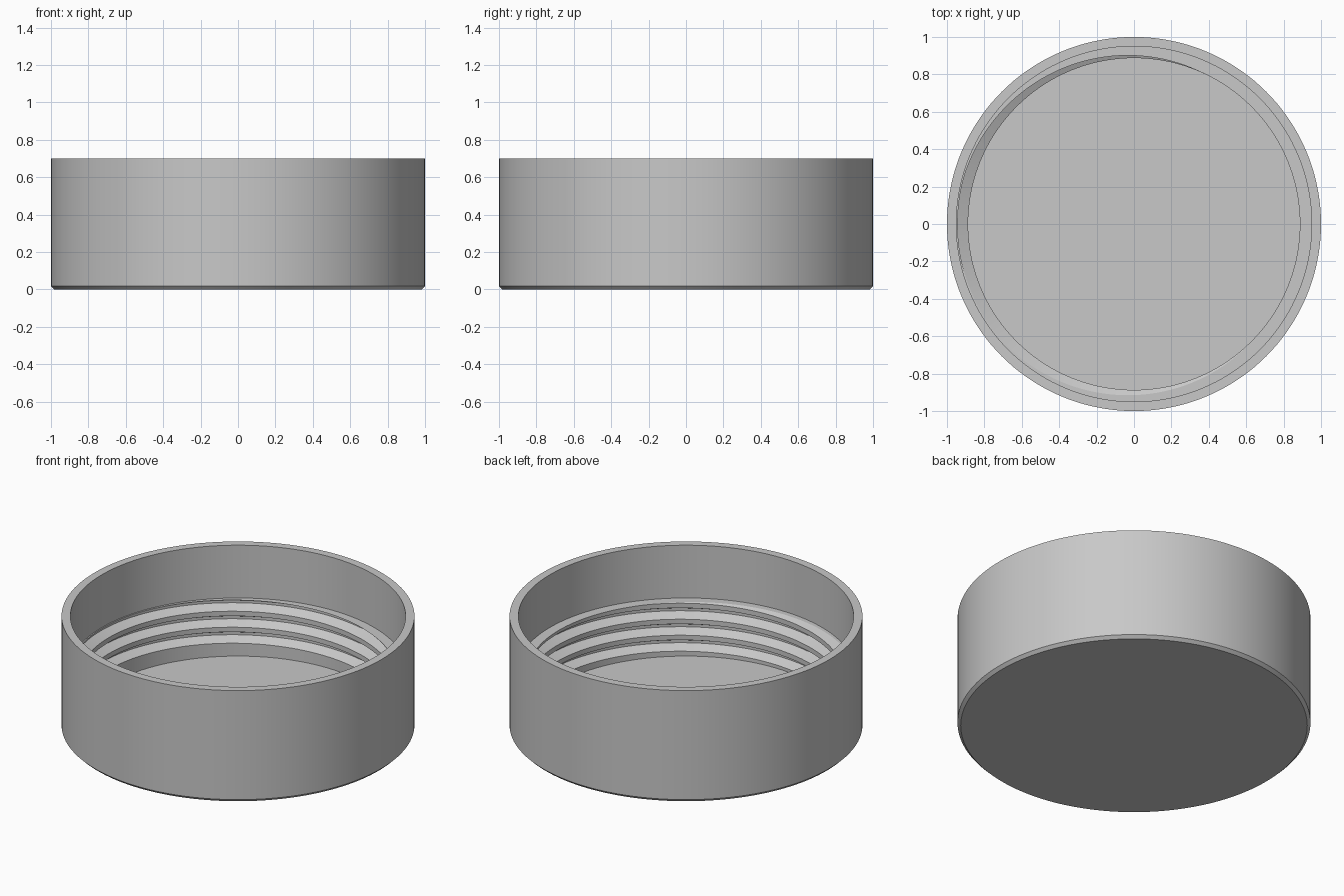
import bpy, bmesh, math

if "Cube" in bpy.data.objects:
    bpy.data.objects.remove(bpy.data.objects["Cube"])

SEG = 144
HEIGHT, LEDGE, FLOOR = 0.70, 0.37, 0.036
R_OUT, R_BORE, R_CREST, R_ROOT = 1.0, 0.95, 0.887, 0.943
PITCH, FLANK, ROOT = 0.10, 0.027, 0.016

grey = bpy.data.materials.new("plain grey")
grey.diffuse_color = (0.58, 0.58, 0.58, 1)
grey.use_nodes = True
grey.node_tree.nodes["Principled BSDF"].inputs["Base Color"].default_value = grey.diffuse_color


def revolve(name, column):
    """Sweep a (radius, z) column, which may vary with the angle, around z."""
    bm = bmesh.new()
    cols = []
    for j in range(SEG + 1):
        a = 2 * math.pi * j / SEG
        cols.append([bm.verts.new((r * math.cos(a), r * math.sin(a), z))
                     for r, z in column(j / SEG)])
    for a, b in zip(cols, cols[1:]):
        for i in range(len(a) - 1):
            bm.faces.new((a[i], b[i], b[i + 1], a[i + 1]))
    # weld the seam, the centre and clamped points
    bmesh.ops.remove_doubles(bm, verts=bm.verts, dist=1e-5)
    mesh = bpy.data.meshes.new(name)
    bm.to_mesh(mesh)
    bm.free()
    mesh.materials.append(grey)
    obj = bpy.data.objects.new(name, mesh)
    bpy.context.collection.objects.link(obj)
    bpy.ops.object.select_all(action='DESELECT')
    obj.select_set(True)
    bpy.context.view_layer.objects.active = obj
    bpy.ops.object.shade_smooth_by_angle(angle=math.radians(25))
    return obj


# Outside: base, small chamfer, wall, rim and plain upper bore
def shell_column(turn):
    return [(0, 0), (0.982, 0), (R_OUT, 0.018), (R_OUT, HEIGHT),
            (R_BORE, HEIGHT), (R_BORE, LEDGE)]


# Inside: ledge, helical groove cut into the lower bore, and floor
def thread_column(turn):
    pts = [(R_CREST, FLOOR)]
    for k in range(-1, 5):
        z0 = 0.0815 + PITCH * (k + turn)      # lower edge of the groove
        depth = R_ROOT - R_CREST if z0 > 0.05 else 0
        for dz, f in ((0, 0), (FLANK, 1), (FLANK + ROOT, 1), (2 * FLANK + ROOT, 0)):
            r, z = R_CREST + depth * f, z0 + dz
            if z > LEDGE:                     # trim the profile at the ledge
                r0, zp = pts[-1]
                if zp < LEDGE:
                    r = r0 + (r - r0) * (LEDGE - zp) / (z - zp)
                else:
                    r = r0
                z = LEDGE
            pts.append((r, max(z, FLOOR)))
    return [(R_BORE, LEDGE)] + pts[::-1] + [(0, FLOOR)]


revolve("cap_shell", shell_column)
revolve("threaded_interior", thread_column)
